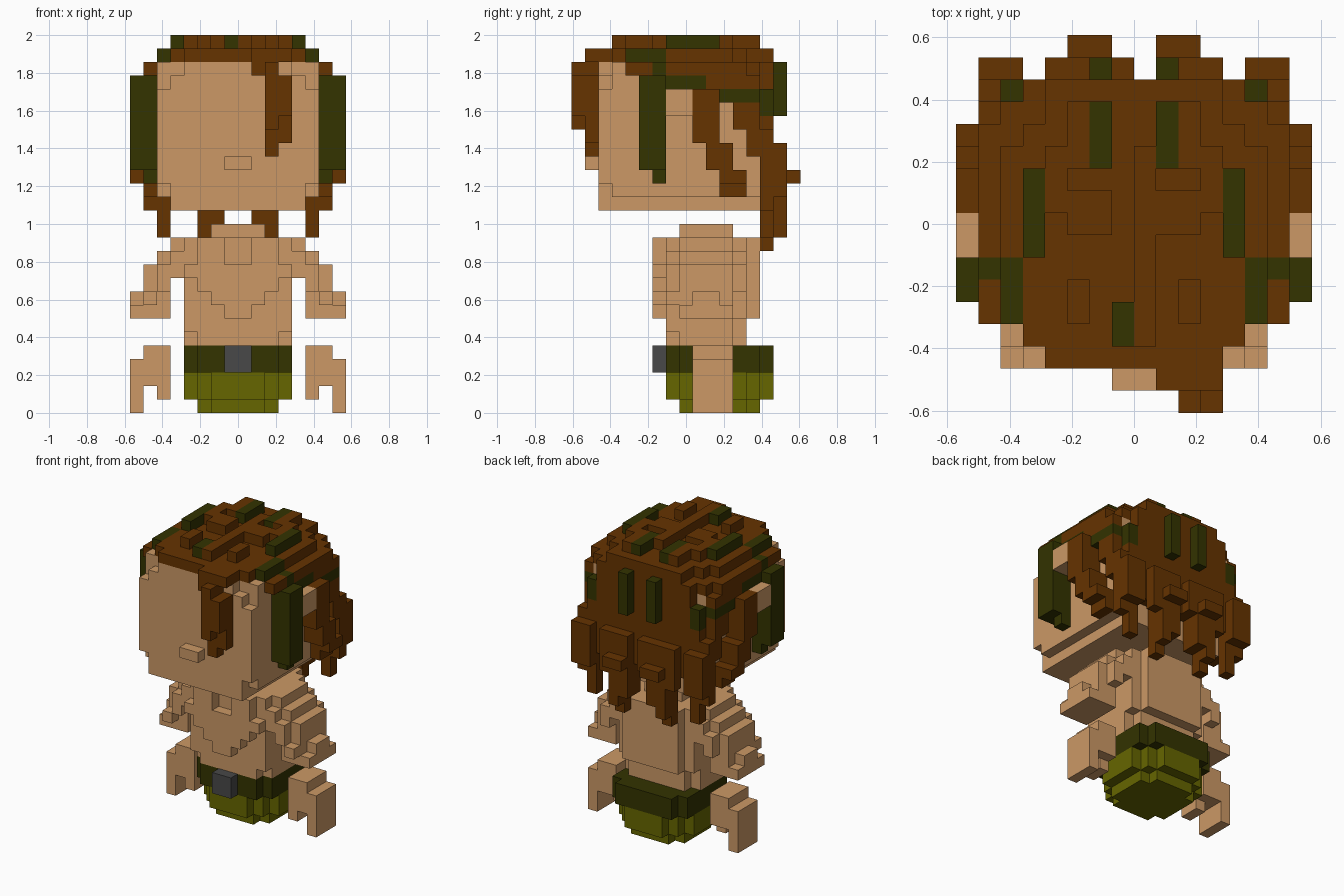
import bpy, bmesh

cube = bpy.data.objects.get("Cube")
if cube:
    bpy.data.objects.remove(cube, do_unlink=True)

U = 2 / 28  # size of one block


def lin(c):
    c /= 255
    return c / 12.92 if c <= 0.04045 else ((c + 0.055) / 1.055) ** 2.4


def material(name, rgb):
    m = bpy.data.materials.new(name)
    m.use_nodes = True
    col = (*[lin(c) for c in rgb], 1)
    m.diffuse_color = col
    bsdf = m.node_tree.nodes["Principled BSDF"]
    bsdf.inputs["Base Color"].default_value = col
    bsdf.inputs["Roughness"].default_value = 0.9
    return m


SKIN, BROWN, GREEN, OLIVE, GREY = range(5)
MATS = [material("skin", (204, 153, 102)), material("hair brown", (102, 51, 0)),
        material("dark green", (51, 51, 0)), material("olive", (102, 102, 0)),
        material("buckle grey", (72, 72, 72))]

# Six face directions with their corner offsets
FACES = []
for a in range(3):
    b, c = (a + 1) % 3, (a + 2) % 3
    for s in (0, 1):
        quad = []
        for p, q in ((0, 0), (1, 0), (1, 1), (0, 1)):
            v = [0, 0, 0]
            v[a], v[b], v[c] = s, p, q
            quad.append(v)
        n = [0, 0, 0]
        n[a] = 2 * s - 1
        FACES.append((n, quad if s else quad[::-1]))


def build(name, boxes):
    """Boxes are (colour, mirrored, x0, x1, y0, y1, z0, z1) in blocks; the ends are exclusive."""
    grid = {}
    for col, mirrored, x0, x1, y0, y1, z0, z1 in boxes:
        for i in range(x0, x1):
            for j in range(y0, y1):
                for k in range(z0, z1):
                    grid[i, j, k] = col
                    if mirrored:
                        grid[-1 - i, j, k] = col
    bm = bmesh.new()
    verts = {}
    for cell, col in grid.items():
        for n, quad in FACES:
            if tuple(cell[d] + n[d] for d in range(3)) in grid:
                continue
            vs = []
            for o in quad:
                key = tuple(cell[d] + o[d] for d in range(3))
                if key not in verts:
                    verts[key] = bm.verts.new((key[0] * U, (key[1] - 8.5) * U, key[2] * U))
                vs.append(verts[key])
            bm.faces.new(vs).material_index = col
    # Merge coplanar blocks of one colour into large flat faces
    bmesh.ops.dissolve_limit(bm, angle_limit=0.01, verts=bm.verts[:], edges=bm.edges[:],
                             delimit={'MATERIAL'})
    me = bpy.data.meshes.new(name)
    bm.to_mesh(me)
    bm.free()
    for m in MATS:
        me.materials.append(m)
    bpy.context.collection.objects.link(bpy.data.objects.new(name, me))


# Head with stepped front corners
build("head", [
    (SKIN, 0, -5, 5, 2, 14, 15, 17),
    (SKIN, 0, -6, 6, 3, 14, 16, 25),
    (SKIN, 0, -6, 6, 2, 3, 17, 24),
    (SKIN, 0, -5, 5, 2, 3, 24, 25),
    (SKIN, 0, -4, 4, 2, 3, 25, 26),
    (SKIN, 0, -6, 6, 3, 4, 25, 26),
    (SKIN, 1, 6, 8, 7, 9, 22, 24),      # ears
])
build("nose", [(SKIN, 0, -1, 1, 1, 2, 18, 19)])

# Hair cap with raised ridges
build("hair_cap", [
    (BROWN, 0, -7, 7, 4, 13, 25, 26),
    (BROWN, 0, -6, 6, 13, 14, 25, 26),
    (BROWN, 0, -5, 5, 14, 15, 24, 26),
    (BROWN, 0, -4, 4, 2, 3, 26, 27),
    (BROWN, 0, -5, 5, 3, 13, 26, 27),
    (BROWN, 0, -4, 4, 13, 15, 26, 27),
    (BROWN, 1, 5, 6, 7, 12, 26, 27),
    (GREEN, 1, 5, 6, 4, 7, 26, 27),
    (GREEN, 1, 6, 7, 6, 7, 25, 26),
    (BROWN, 1, 2, 3, 4, 6, 27, 28),
    (BROWN, 1, 1, 3, 8, 10, 27, 28),
    (BROWN, 1, 3, 4, 9, 12, 27, 28),
    (BROWN, 1, 2, 3, 11, 14, 27, 28),
    (BROWN, 0, 0, 1, 3, 12, 27, 28),
    (GREEN, 0, -1, 0, 3, 5, 27, 28),
    (GREEN, 1, 4, 5, 7, 11, 27, 28),
    (GREEN, 1, 1, 2, 11, 14, 27, 28),
])

# Loose strand over the face
build("front_strand", [
    (BROWN, 0, 1, 4, 1, 2, 26, 27),
    (BROWN, 0, 1, 3, 1, 2, 25, 26),
    (BROWN, 0, 2, 3, 1, 2, 19, 25),
    (BROWN, 0, 3, 4, 1, 2, 20, 25),
    (BROWN, 0, 2, 3, 0, 1, 21, 26),
    (BROWN, 0, 3, 4, 0, 1, 22, 25),
])

# Green locks beside the face
build("side_locks", [
    (GREEN, 1, 6, 8, 5, 7, 18, 25),
    (GREEN, 1, 6, 7, 6, 7, 17, 18),
])

# Stepped strands around the ears
build("side_hair", [
    (GREEN, 1, 6, 7, 7, 10, 24, 25),
    (BROWN, 1, 6, 7, 10, 14, 24, 25),
    (BROWN, 1, 6, 8, 9, 11, 20, 24),
    (BROWN, 1, 6, 8, 10, 12, 18, 20),
    (BROWN, 1, 6, 8, 11, 13, 17, 18),
    (BROWN, 1, 6, 7, 11, 13, 16, 17),
    (GREEN, 1, 6, 7, 11, 14, 23, 24),
    (BROWN, 1, 6, 7, 12, 14, 21, 23),
    (BROWN, 1, 6, 7, 13, 14, 19, 21),
])

# Back of the hair with hanging strands
build("back_hair", [
    (BROWN, 0, -5, 5, 14, 15, 17, 24),
    (GREEN, 1, 5, 6, 14, 15, 22, 24),
    (BROWN, 1, 5, 6, 14, 15, 13, 22),
    (BROWN, 1, 6, 7, 14, 15, 15, 21),
    (BROWN, 1, 5, 7, 15, 16, 16, 20),
    (GREEN, 1, 1, 2, 15, 16, 22, 26),
    (BROWN, 1, 2, 3, 14, 15, 12, 17),
    (BROWN, 1, 1, 2, 14, 15, 14, 17),
    (BROWN, 1, 2, 3, 15, 16, 13, 20),
    (BROWN, 1, 1, 2, 15, 16, 14, 20),
    (BROWN, 1, 3, 4, 15, 16, 16, 20),
    (BROWN, 0, -1, 0, 15, 16, 17, 20),
    (BROWN, 1, 1, 3, 16, 17, 17, 18),
])

# Torso with a tapering chest
build("torso", [
    (SKIN, 0, -2, 2, 8, 12, 13, 14),
    (SKIN, 0, -4, 4, 7, 13, 7, 13),
    (SKIN, 0, -3, 3, 13, 14, 7, 13),
    (SKIN, 0, -4, 4, 8, 12, 5, 7),
    (SKIN, 0, -4, 4, 7, 8, 6, 7),
    (SKIN, 0, -3, 3, 7, 13, 5, 7),
    (SKIN, 1, 1, 3, 6, 7, 11, 13),
    (SKIN, 0, -4, 4, 6, 7, 10, 11),
    (SKIN, 0, -3, 3, 6, 7, 9, 10),
    (SKIN, 0, -2, 2, 6, 7, 8, 9),
    (SKIN, 0, -1, 1, 6, 7, 7, 8),
])

# Rounded, stepped arms and floating hands
build("arms", [
    (SKIN, 1, 4, 5, 8, 12, 10, 13),
    (SKIN, 1, 4, 5, 7, 13, 10, 12),
    (SKIN, 1, 5, 6, 8, 12, 9, 12),
    (SKIN, 1, 5, 6, 7, 13, 9, 11),
    (SKIN, 1, 6, 7, 8, 12, 9, 11),
    (SKIN, 1, 5, 7, 8, 12, 7, 9),
    (SKIN, 1, 6, 7, 7, 12, 8, 9),
    (SKIN, 1, 7, 8, 9, 11, 7, 9),
    (SKIN, 1, 7, 8, 8, 12, 7, 8),
])
build("hands", [
    (SKIN, 1, 5, 7, 9, 12, 2, 5),
    (SKIN, 1, 7, 8, 9, 12, 0, 4),
    (SKIN, 1, 5, 6, 9, 11, 1, 2),
])

# Belt, buckle and trousers
build("belt", [
    (GREEN, 0, -3, 3, 7, 8, 3, 5),
    (GREEN, 0, -4, 4, 8, 14, 3, 5),
    (GREEN, 0, -3, 3, 14, 15, 3, 5),
])
build("buckle", [(GREY, 0, -1, 1, 6, 7, 3, 5)])
build("trousers", [
    (OLIVE, 0, -2, 2, 7, 8, 1, 3),
    (OLIVE, 0, -3, 3, 8, 14, 1, 3),
    (OLIVE, 0, -4, 4, 9, 13, 1, 3),
    (OLIVE, 0, -2, 2, 14, 15, 1, 3),
    (OLIVE, 0, -2, 2, 8, 14, 0, 1),
    (OLIVE, 0, -3, 3, 9, 13, 0, 1),
])
